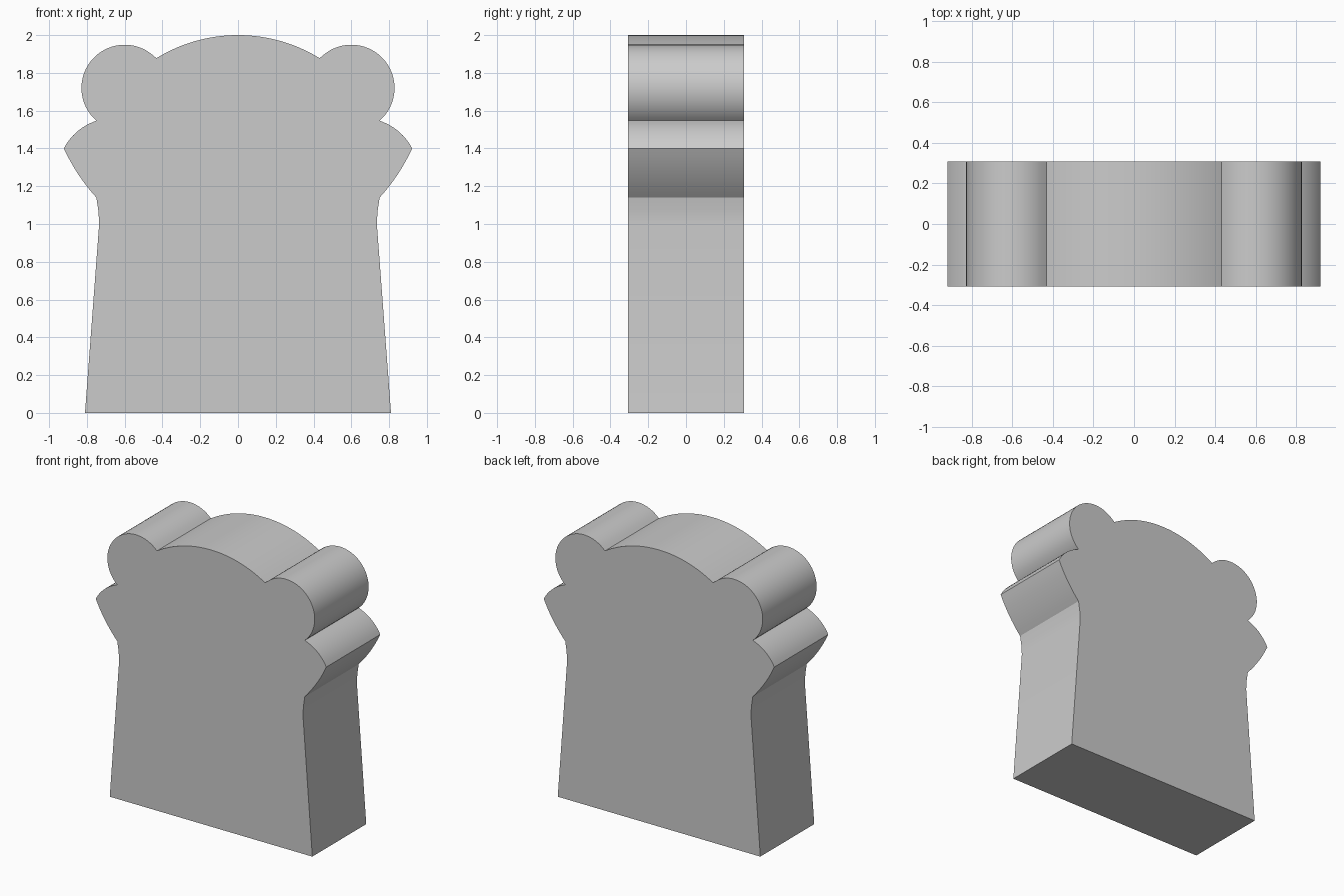
import bpy, bmesh, math
from mathutils import Vector

if "Cube" in bpy.data.objects:
    bpy.data.objects.remove(bpy.data.objects["Cube"])

HALF_DEPTH = 0.308


def arc(a, b, sag, n):
    """Points from a to b (b left out), bulging right of travel by sag."""
    a, b = Vector(a), Vector(b)
    d = b - a
    half = d.length / 2
    r = (half * half + sag * sag) / (2 * sag)
    normal = Vector((d.y, -d.x)).normalized()
    centre = (a + b) / 2 - normal * (r - sag)
    start = math.atan2(a.y - centre.y, a.x - centre.x)
    sweep = 2 * math.asin(half / r)
    return [centre + r * Vector((math.cos(start + sweep * i / n),
                                 math.sin(start + sweep * i / n))) for i in range(n)]


# Right half of the outline, from the base up
right = [Vector((0.81, 0)), Vector((0.735, 1.0)), Vector((0.739, 1.07))]
right += arc((0.75, 1.14), (0.922, 1.4), 0.012, 8)       # under the side flare
right += arc((0.922, 1.4), (0.753, 1.545), 0.022, 8)     # top of the side flare

# Round upper lobe
c, r = Vector((0.6, 1.72)), 0.229
a0, a1 = math.radians(-49), math.radians(137)
right += [c + r * Vector((math.cos(a0 + (a1 - a0) * i / 32),
                          math.sin(a0 + (a1 - a0) * i / 32))) for i in range(32)]

# Shallow crown across the middle
crown = arc((0.432, 1.878), (-0.432, 1.878), 0.122, 32) + [Vector((-0.432, 1.878))]
left = [Vector((-p.x, p.y)) for p in reversed(right)]
outline = right + crown + left

# Extrude the outline front to back
bm = bmesh.new()
face = bm.faces.new([bm.verts.new((p.x, -HALF_DEPTH, p.y)) for p in outline])
ext = bmesh.ops.extrude_face_region(bm, geom=[face], use_keep_orig=True)
verts = [g for g in ext["geom"] if isinstance(g, bmesh.types.BMVert)]
bmesh.ops.translate(bm, verts=verts, vec=(0, 2 * HALF_DEPTH, 0))
bmesh.ops.recalc_face_normals(bm, faces=bm.faces)

mesh = bpy.data.meshes.new("scalloped_slab")
bm.to_mesh(mesh)
bm.free()
slab = bpy.data.objects.new("scalloped_slab", mesh)
bpy.context.collection.objects.link(slab)
bpy.context.view_layer.objects.active = slab
slab.select_set(True)
bpy.ops.object.shade_smooth_by_angle(angle=math.radians(20))
